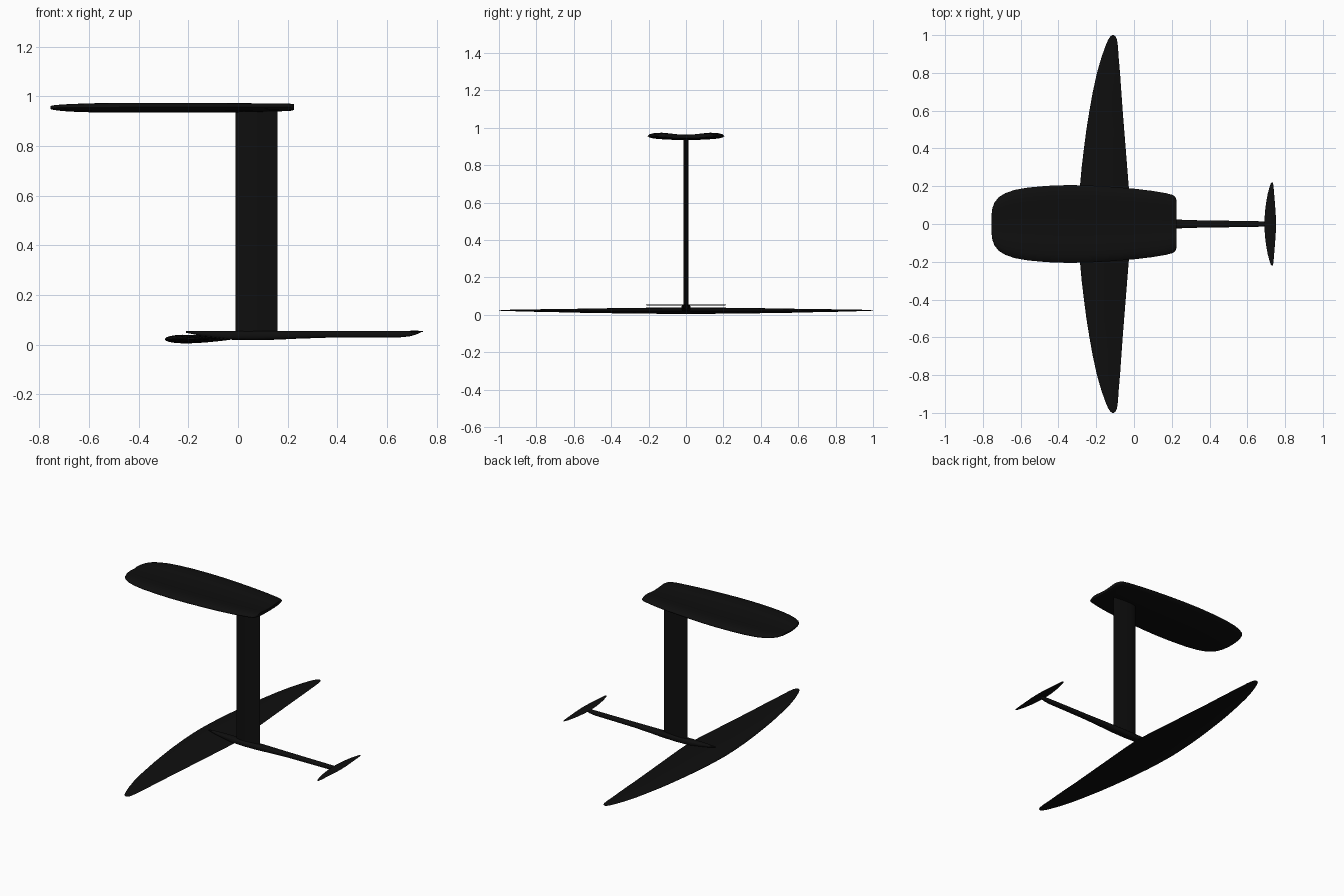
import bpy
import bmesh
import math

if "Cube" in bpy.data.objects:
    bpy.data.objects.remove(bpy.data.objects["Cube"])

# Single dark carbon colour
carbon = bpy.data.materials.new("carbon_black")
carbon.use_nodes = True
colour = (0.0045, 0.0045, 0.0045, 1)
carbon.diffuse_color = colour
carbon.node_tree.nodes["Principled BSDF"].inputs["Base Color"].default_value = colour


def loft(name, rings, angle=40):
    """Skin a list of closed rings and cap both ends."""
    bm = bmesh.new()
    loops = [[bm.verts.new(p) for p in ring] for ring in rings]
    n = len(loops[0])
    for a, b in zip(loops, loops[1:]):
        for i in range(n):
            j = (i + 1) % n
            bm.faces.new((a[i], a[j], b[j], b[i]))
    bm.faces.new(loops[0])
    bm.faces.new(loops[-1])
    bmesh.ops.recalc_face_normals(bm, faces=bm.faces)
    mesh = bpy.data.meshes.new(name)
    bm.to_mesh(mesh)
    bm.free()
    mesh.materials.append(carbon)
    obj = bpy.data.objects.new(name, mesh)
    bpy.context.collection.objects.link(obj)
    bpy.ops.object.select_all(action='DESELECT')
    obj.select_set(True)
    bpy.context.view_layer.objects.active = obj
    bpy.ops.object.shade_smooth_by_angle(angle=math.radians(angle))
    return obj


def airfoil(up, down, steps=12):
    """Chord fraction and height pairs: over the top to the nose, back below."""
    def half(t):
        return 2.6 * (0.2969 * math.sqrt(t) - 0.126 * t - 0.3516 * t * t
                      + 0.2843 * t ** 3 - 0.1036 * t ** 4) * 3.85
    ts = [(1 - math.cos(math.pi * i / steps)) / 2 for i in range(steps + 1)]
    top = [(t, up * half(t) / 1.0) for t in reversed(ts)]
    low = [(t, -down * half(t) / 1.0) for t in ts[1:-1]]
    return top + low


def wing(name, stations, up, down):
    """Mirrored wing; stations are (y, leading x, trailing x, z, thickness)."""
    foil = airfoil(up, down)
    full = [(-y, *rest) for y, *rest in reversed(stations[1:])] + stations
    return loft(name, [[(le + t * (te - le), y, z + h * thick) for t, h in foil]
                       for y, le, te, z, thick in full])


# Board: half section with a slightly dished deck, swept from nose to tail
half = [(0, .74), (.25, .78), (.45, .9), (.64, 1), (.82, .97), (.94, .8), (1, .55),
        (.96, .35), (.83, .2), (.5, .05), (0, 0)]
section = half + [(-y, z) for y, z in reversed(half[1:-1])]
board = [(-.755, .045, .949, .961), (-.75, .083, .947, .963), (-.738, .115, .945, .965),
         (-.715, .143, .942, .967), (-.68, .164, .939, .969), (-.63, .181, .937, .971),
         (-.56, .193, .935, .973), (-.46, .202, .935, .974), (-.35, .206, .935, .974),
         (-.24, .204, .935, .974), (-.12, .197, .935, .974), (0, .187, .936, .973),
         (.1, .175, .938, .972), (.17, .163, .940, .972), (.205, .154, .941, .971),
         (.218, .145, .943, .970), (.225, .125, .945, .969)]
loft("board", [[(x, w * y, lo + (hi - lo) * z) for y, z in section]
               for x, w, lo, hi in board], 50)

# Mast: symmetrical foil section standing on the fuselage
mast = airfoil(0.013, 0.013)
loft("mast", [[(-.01 + .17 * t, h, z) for t, h in mast] for z in (.03, .945)])

# Fuselage: rounded tube, (x, half width, bottom, top)
tube = [(-.21, .004, .048, .054), (-.17, .011, .04, .055), (-.11, .018, .03, .055),
        (-.04, .023, .02, .055), (.06, .025, .018, .055), (.16, .025, .02, .055),
        (.24, .023, .024, .055), (.36, .019, .028, .055), (.52, .017, .029, .055),
        (.65, .015, .029, .055), (.69, .013, .033, .055), (.715, .009, .04, .054),
        (.735, .003, .048, .053)]
round_section = []
for i in range(20):
    c, s = math.cos(math.tau * i / 20), math.sin(math.tau * i / 20)
    round_section.append((math.copysign(abs(c) ** .7, c), math.copysign(abs(s) ** .7, s)))
loft("fuselage", [[(x, w * c, (lo + hi) / 2 + (hi - lo) / 2 * s) for c, s in round_section]
                  for x, w, lo, hi in tube], 50)

# Front wing
wing("front_wing", [
    (0, -.295, -.015, .022, 1), (.1, -.292, -.02, .022, .97), (.2, -.286, -.028, .022, .92),
    (.3, -.277, -.036, .022, .85), (.4, -.265, -.044, .022, .78), (.5, -.252, -.052, .022, .69),
    (.6, -.236, -.06, .022, .59), (.7, -.218, -.067, .023, .49), (.8, -.196, -.074, .023, .38),
    (.88, -.173, -.081, .023, .28), (.94, -.152, -.085, .024, .2), (.975, -.137, -.09, .024, .14),
    (.992, -.126, -.097, .024, .1), (1, -.115, -.106, .024, .05)], .018, .017)

# Rear stabiliser
wing("rear_stabiliser", [
    (0, .69, .752, .053, 1), (.06, .693, .75, .053, .95), (.11, .699, .746, .053, .85),
    (.16, .708, .742, .053, .7), (.195, .717, .739, .053, .5), (.212, .723, .737, .053, .35),
    (.22, .729, .734, .053, .2)], .004, .004)
